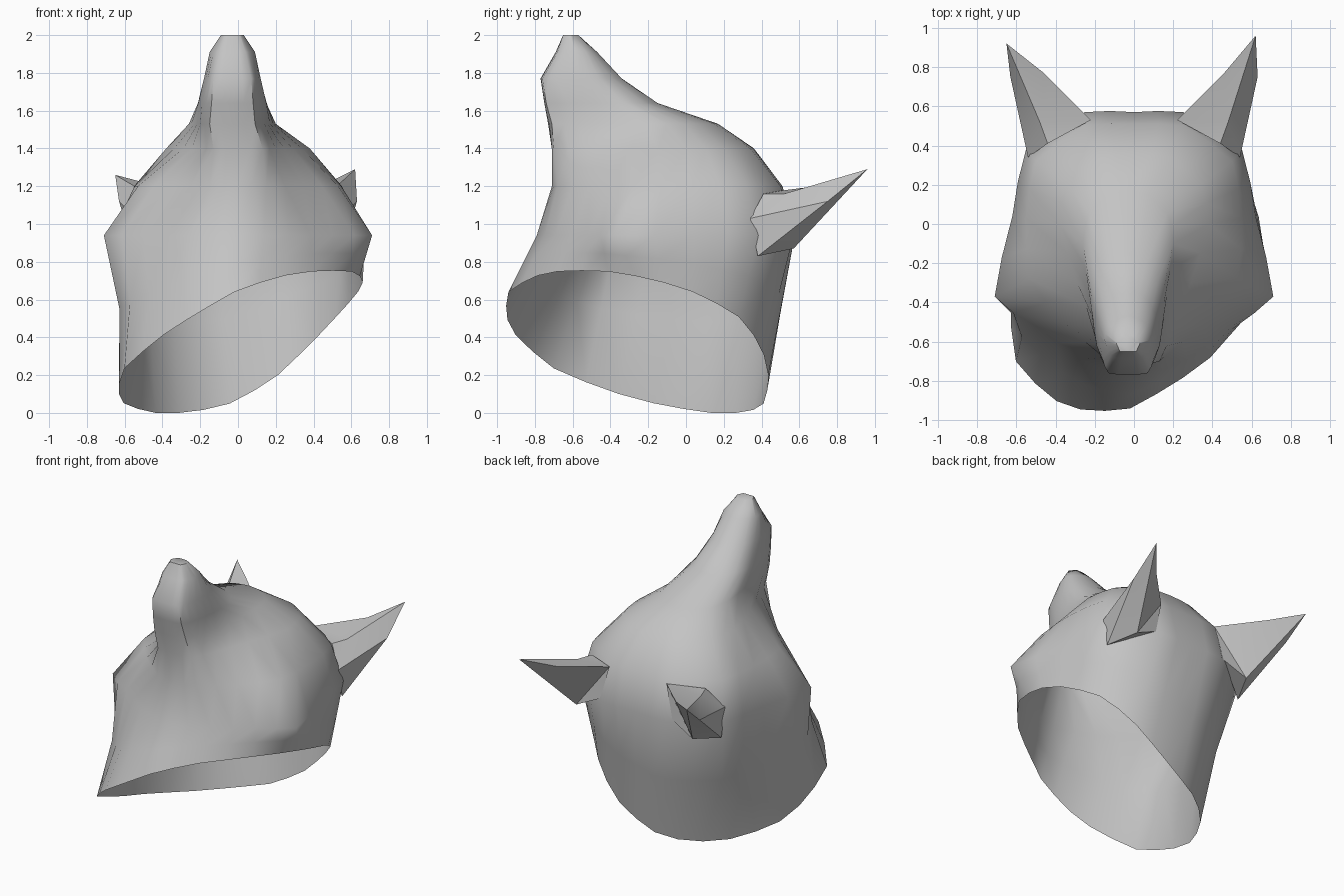
import bpy
import bmesh
import math

cube = bpy.data.objects.get("Cube")
if cube:
    bpy.data.objects.remove(cube, do_unlink=True)

# One plain grey for the whole bust
grey = bpy.data.materials.new("plain_grey")
grey.use_nodes = True
tone = (0.55, 0.55, 0.55, 1)
grey.diffuse_color = tone
grey.node_tree.nodes["Principled BSDF"].inputs["Base Color"].default_value = tone


def finish(name, bm, angle):
    """Turn a bmesh into a named, shaded object."""
    mesh = bpy.data.meshes.new(name)
    bm.to_mesh(mesh)
    bm.free()
    mesh.materials.append(grey)
    obj = bpy.data.objects.new(name, mesh)
    bpy.context.collection.objects.link(obj)
    bpy.ops.object.select_all(action="DESELECT")
    obj.select_set(True)
    bpy.context.view_layer.objects.active = obj
    bpy.ops.object.shade_smooth_by_angle(angle=math.radians(angle))


# Half sections of the head by height: throat, cheek, then brow side (x, y)
SECTIONS = {
    .94: [(0, -.79), (.27, -.69), (.5, -.52), (.71, -.37), (.62, .04), (.55, .38), (.25, .57), (0, .57)],
    1.2: [(0, -.71), (.15, -.68), (.35, -.51), (.53, -.28), (.55, .03), (.5, .32), (.25, .5), (0, .51)],
    1.4: [(0, -.71), (.13, -.7), (.2, -.53), (.29, -.3), (.38, 0), (.34, .2), (.18, .34), (0, .36)],
    1.53: [(0, -.73), (.12, -.71), (.17, -.57), (.2, -.35), (.23, -.1), (.2, .06), (.1, .15), (0, .17)],
    1.64: [(0, -.75), (.11, -.74), (.16, -.62), (.18, -.48), (.18, -.33), (.13, -.22), (.06, -.17), (0, -.15)],
    1.77: [(0, -.77), (.1, -.76), (.13, -.69), (.15, -.56), (.14, -.46), (.1, -.39), (.05, -.35), (0, -.34)],
    1.91: [(0, -.69), (.07, -.68), (.1, -.65), (.12, -.59), (.11, -.53), (.08, -.5), (.04, -.48), (0, -.47)],
    2: [(0, -.65), (.04, -.65), (.05, -.63), (.06, -.61), (.05, -.6), (.04, -.58), (.03, -.57), (0, -.57)],
}

# Tilted opening at the bottom of the neck, from the front round by the left
RIM = [
    (-.02, -.94, .64), (.2, -.82, .72), (.43, -.65, .755), (.6, -.42, .75),
    (.67, -.18, .71), (.63, .07, .63), (.53, .27, .52), (.38, .4, .36),
    (.19, .44, .18), (-.02, .42, .055), (-.25, .33, 0), (-.45, .12, 0),
    (-.6, -.13, .04), (-.64, -.43, .12), (-.6, -.71, .24), (-.43, -.89, .39),
    (-.23, -.96, .52),
]


def full_ring(half, z):
    """Mirror a half section and round it with in-between points."""
    shift = -.03 if z > 1.5 else 0  # the snout sits slightly off centre
    loop = half + [(-x, y) for x, y in half[-2:0:-1]]
    ring = []
    for i, here in enumerate(loop):
        before, after, beyond = [loop[(i + k) % len(loop)] for k in (-1, 1, 2)]
        between = [(17 * (b + c) - a - d) / 32
                   for a, b, c, d in zip(before, here, after, beyond)]
        ring += [(x + shift, y, z) for x, y in (here, between)]
    return ring


def resample(loop, count):
    """Spread a closed loop over a given number of points."""
    result = []
    for k in range(count):
        i, part = divmod(k * len(loop) / count, 1)
        start, end = loop[int(i)], loop[(int(i) + 1) % len(loop)]
        result.append([a + (b - a) * part for a, b in zip(start, end)])
    return result


# Head and neck: an open shell lofted from the rim to the nose
rings = [full_ring(half, z) for z, half in SECTIONS.items()]
rim = resample(RIM, len(rings[0]))
middle = []
for low, high in zip(rim, rings[0]):
    x, y, z = [(a + b) / 2 for a, b in zip(low, high)]
    middle.append((x * (.94 if x < 0 else 1), y, z))
rings = [rim, middle] + rings

bm = bmesh.new()
loops = [[bm.verts.new(p) for p in ring] for ring in rings]
for lower, upper in zip(loops, loops[1:]):
    for i in range(len(lower)):
        j = (i + 1) % len(lower)
        bm.faces.new((lower[i], lower[j], upper[j], upper[i]))
bm.faces.new(loops[-1])
finish("head_and_neck", bm, 50)


# Ears: long pointed cones flaring into the head, with a shallow opening on top
def ear(name, side, tip):
    points = {
        "front": (.44, .41, 1.16), "front_outer": (.54, .34, 1.03),
        "outer_edge": (.63, .75, 1.12), "tip": tip,
        "inner_edge": (.46, .77, 1.21), "inner": (.22, .53, 1.18),
        "hollow": (.48, .52, 1.16), "back": (.45, .57, .87),
        "back_inner": (.28, .55, .95), "base": (.54, .38, .83),
    }
    bm = bmesh.new()
    v = {key: bm.verts.new((x * side, y, z)) for key, (x, y, z) in points.items()}

    def face(*keys):
        bm.faces.new([v[key] for key in keys])

    rim_keys = ["front", "front_outer", "outer_edge", "tip", "inner_edge", "inner"]
    for a, b in zip(rim_keys, rim_keys[1:] + rim_keys[:1]):
        face("hollow", a, b)
    under = ["base"] + rim_keys[2:] + ["back_inner"]
    for a, b in zip(under, under[1:]):
        face("back", a, b)
    face("front_outer", "base", "outer_edge")
    face("front", "base", "front_outer")
    face("front", "inner", "base")
    face("inner", "back_inner", "base")
    face("back_inner", "back", "base")
    bmesh.ops.recalc_face_normals(bm, faces=bm.faces)
    finish(name, bm, 40)


ear("left_ear", 1, (.62, .96, 1.29))
ear("right_ear", -1, (.65, .92, 1.26))
